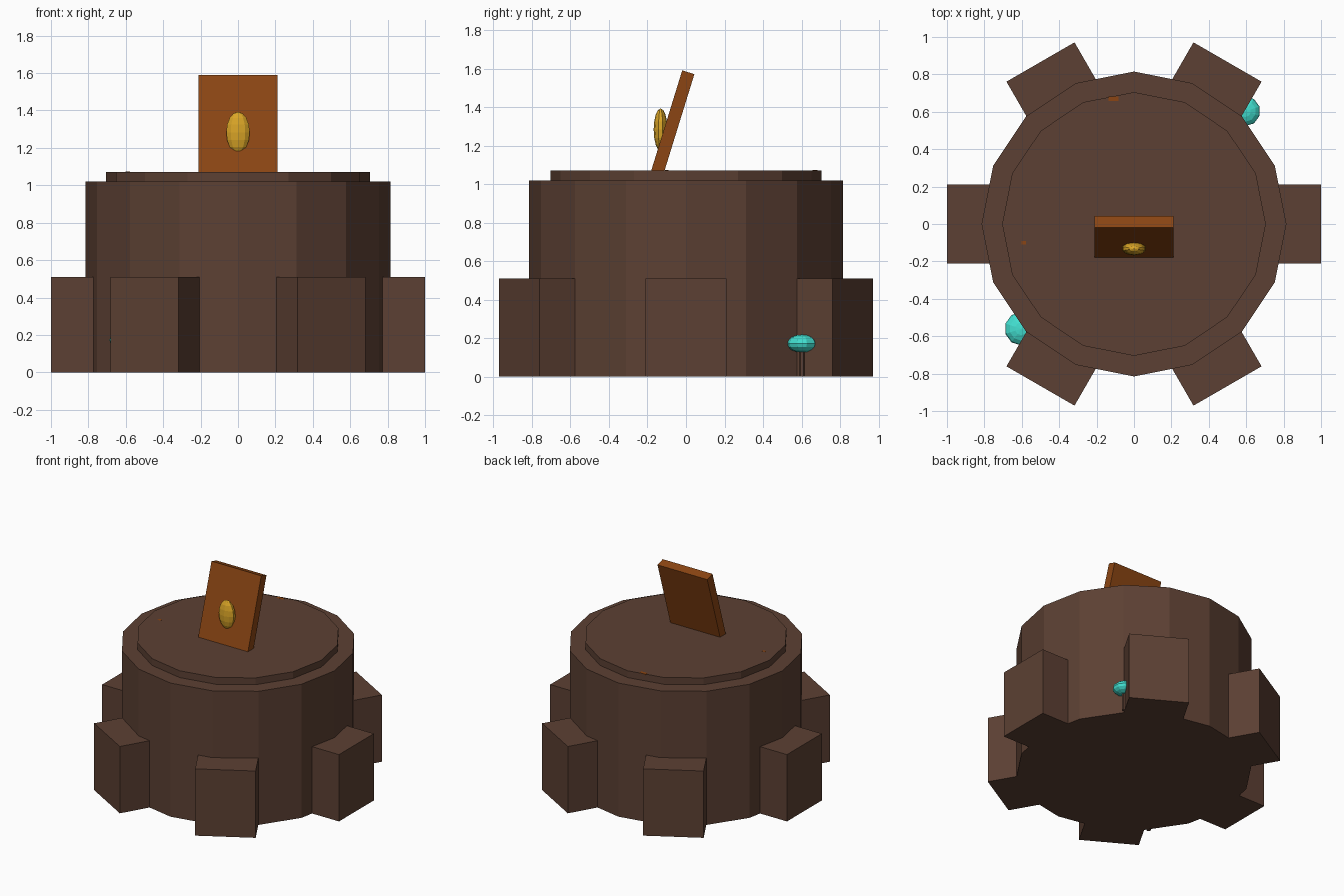
import bpy, math
from mathutils import Matrix, Vector

if "Cube" in bpy.data.objects:
    bpy.data.objects.remove(bpy.data.objects["Cube"])


def material(name, rgb):
    m = bpy.data.materials.new(name)
    m.diffuse_color = (*rgb, 1)
    m.use_nodes = True
    m.node_tree.nodes["Principled BSDF"].inputs["Base Color"].default_value = m.diffuse_color
    return m


BARK = material("bark brown", (0.107, 0.051, 0.033))
WOOD = material("orange brown wood", (0.258, 0.060, 0.0065))
AMBER = material("amber", (0.70, 0.376, 0.02))
TEAL = material("turquoise", (0.055, 0.74, 0.63))


def finish(name, mat):
    o = bpy.context.object
    o.name = name
    o.data.materials.append(mat)
    return o


def cylinder(name, mat, r, z0, z1, sides, x=0, y=0):
    bpy.ops.mesh.primitive_cylinder_add(vertices=sides, radius=r, depth=z1 - z0,
                                        location=(x, y, (z0 + z1) / 2))
    return finish(name, mat)


def box(name, mat, size, loc, rot=(0, 0, 0)):
    bpy.ops.mesh.primitive_cube_add(size=1, location=loc, rotation=rot)
    o = finish(name, mat)
    o.data.transform(Matrix.Diagonal((*size, 1)))
    return o


def ellipsoid(name, mat, radii, loc):
    bpy.ops.mesh.primitive_uv_sphere_add(segments=10, ring_count=8, radius=1, location=loc)
    o = finish(name, mat)
    o.data.transform(Matrix.Diagonal((*radii, 1)))
    return o


# Stump body and cut top
cylinder("stump", BARK, 0.815, 0, 1.02, 16)
cylinder("stump_top", BARK, 0.705, 1.02, 1.072, 16)

# Six block roots around the base
for i in range(6):
    a = math.radians(60 * i)
    box(f"root_{i + 1}", BARK, (0.42, 0.42, 0.51),
        (0.79 * math.cos(a), 0.79 * math.sin(a), 0.255), (0, 0, a))

# Leaning plaque, foot sunk in the top
tilt, length = 0.3, 0.58
top = Vector((0, 0.012, 1.581))
box("plaque", WOOD, (0.42, 0.066, length),
    top - Vector((0, math.sin(tilt), math.cos(tilt))) * length / 2, (-tilt, 0, 0))

# Amber drop on the plaque
ellipsoid("amber_drop", AMBER, (0.066, 0.036, 0.11), (0, -0.132, 1.283))

# Tiny wood flecks flush with the top
box("fleck_back", WOOD, (0.055, 0.025, 0.004), (-0.11, 0.67, 1.0705))
box("fleck_left", WOOD, (0.025, 0.02, 0.004), (-0.59, -0.1, 1.0705))

# Mushrooms tucked beside the roots
for i, (x, y, r) in enumerate([(0.595, 0.603, 0.08), (-0.602, -0.56, 0.09)]):
    cylinder(f"mushroom_stem_{i + 1}", BARK, 0.015, 0, 0.17, 6, x, y)
    ellipsoid(f"mushroom_cap_{i + 1}", TEAL, (r, r, r * 0.58), (x, y, 0.172))
